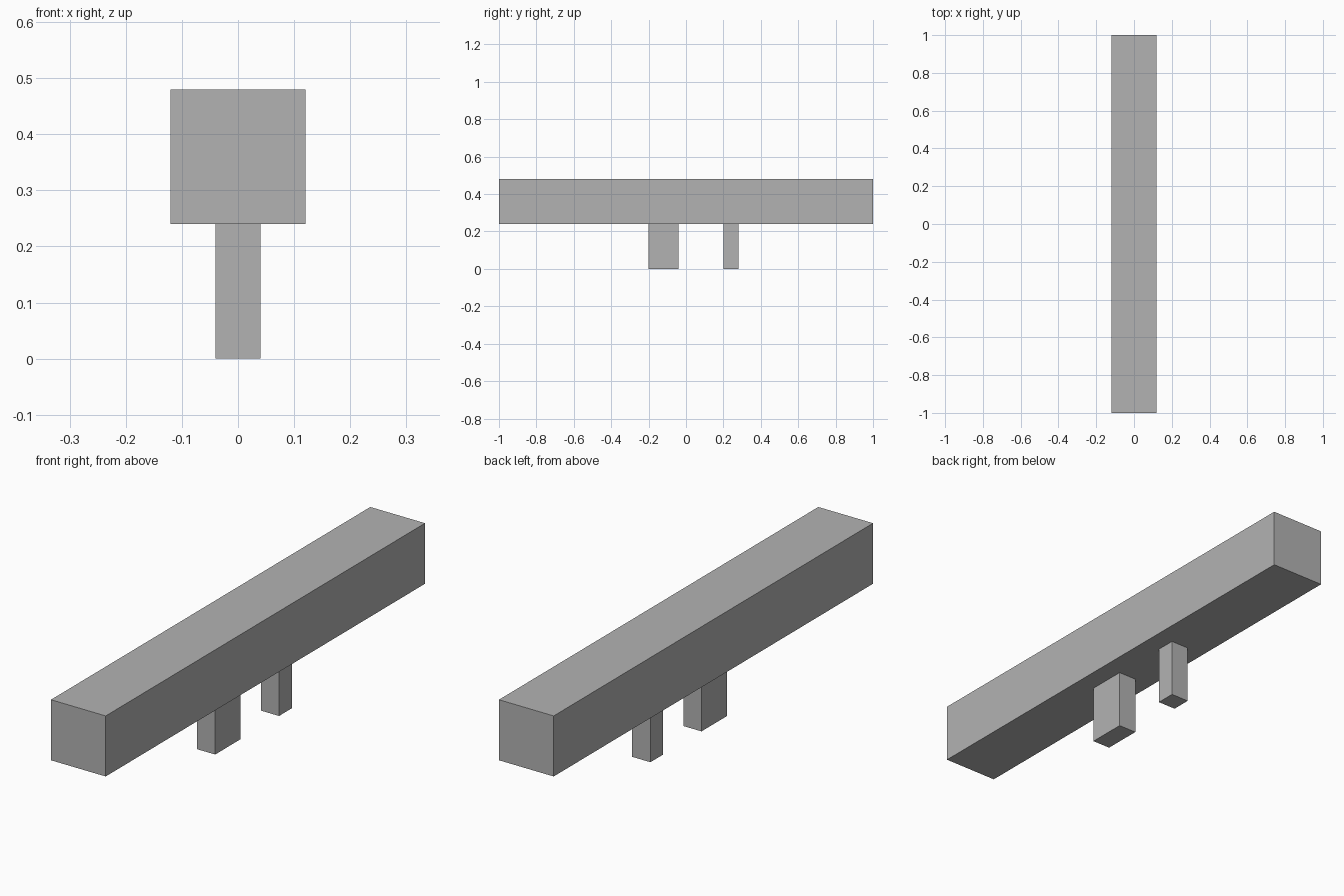
import bpy
import bmesh
from mathutils import Vector

default_cube = bpy.data.objects.get("Cube")
if default_cube:
    bpy.data.objects.remove(default_cube, do_unlink=True)

# Single flat grey
GREY = (0.45, 0.45, 0.45, 1.0)
grey = bpy.data.materials.new("plain grey")
grey.use_nodes = True
grey.diffuse_color = GREY
grey.node_tree.nodes["Principled BSDF"].inputs["Base Color"].default_value = GREY


def add_box(name, low, high):
    """Flat-shaded box spanning two opposite corners."""
    low, high = Vector(low), Vector(high)
    mesh = bpy.data.meshes.new(name)
    bm = bmesh.new()
    bmesh.ops.create_cube(bm, size=1)
    bmesh.ops.scale(bm, vec=high - low, verts=bm.verts)
    bmesh.ops.translate(bm, vec=(high - low) / 2, verts=bm.verts)
    bm.to_mesh(mesh)
    bm.free()
    mesh.materials.append(grey)
    obj = bpy.data.objects.new(name, mesh)
    obj.location = low
    bpy.context.collection.objects.link(obj)
    return obj


# Long square beam
BEAM_BOTTOM = 0.24
add_box("beam", (-0.12, -1, BEAM_BOTTOM), (0.12, 1, 0.48))

# Two posts under the beam: deep one in front, slim one behind
for name, front, back in (("front_post", -0.2, -0.04), ("rear_post", 0.2, 0.28)):
    add_box(name, (-0.04, front, 0), (0.04, back, BEAM_BOTTOM))
